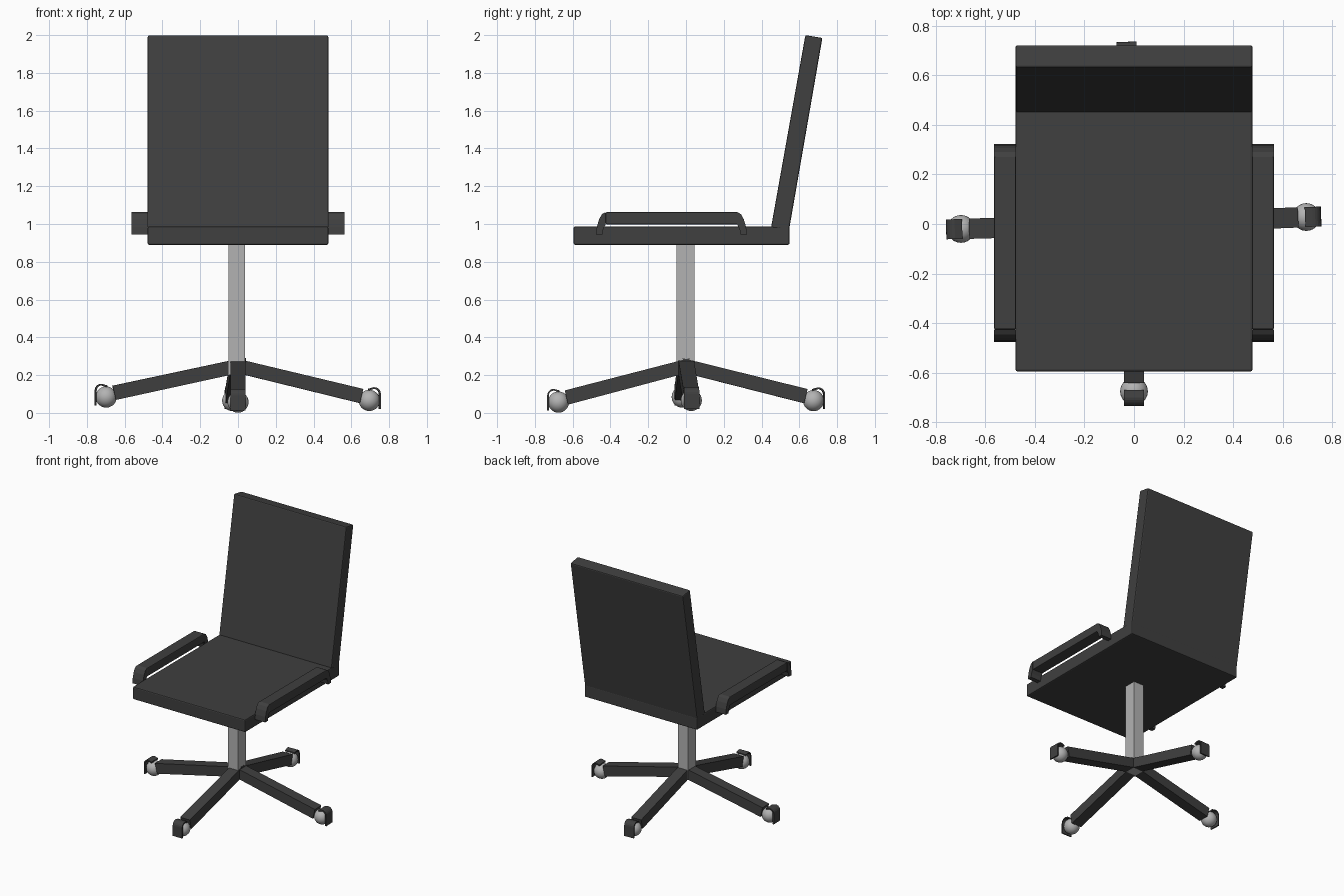
import bpy, bmesh
from math import cos, sin, pi, atan2, hypot
from mathutils import Matrix, Vector

if "Cube" in bpy.data.objects:
    bpy.data.objects.remove(bpy.data.objects["Cube"])


def material(name, v):
    m = bpy.data.materials.new(name)
    m.diffuse_color = (v, v, v, 1)
    m.use_nodes = True
    m.node_tree.nodes["Principled BSDF"].inputs["Base Color"].default_value = m.diffuse_color
    return m


DARK = material("dark_plastic", 0.05)
LIGHT = material("light_metal", 0.45)


def finish(name, bm, mat, bevel=0.0):
    bmesh.ops.recalc_face_normals(bm, faces=bm.faces)
    me = bpy.data.meshes.new(name)
    bm.to_mesh(me)
    bm.free()
    me.materials.append(mat)
    ob = bpy.data.objects.new(name, me)
    bpy.context.collection.objects.link(ob)
    if bevel:
        b = ob.modifiers.new("bevel", 'BEVEL')
        b.width, b.segments = bevel, 2
    return ob


def box(name, lo, hi, mat, bevel=0.0):
    bm = bmesh.new()
    lo, hi = Vector(lo), Vector(hi)
    bmesh.ops.create_cube(bm, size=1, matrix=Matrix.Translation((lo + hi) / 2)
                          @ Matrix.Diagonal((*(hi - lo), 1)))
    return finish(name, bm, mat, bevel)


def extrude_x(name, profile, x0, x1, mat, bevel=0.0):
    """Extrude a (y, z) outline along x."""
    bm = bmesh.new()
    f = bm.faces.new([bm.verts.new((x0, y, z)) for y, z in profile])
    r = bmesh.ops.extrude_face_region(bm, geom=[f])
    bmesh.ops.translate(bm, vec=(x1 - x0, 0, 0),
                        verts=[g for g in r["geom"] if isinstance(g, bmesh.types.BMVert)])
    return finish(name, bm, mat, bevel)


# Seat and reclined backrest
box("seat", (-0.478, -0.595, 0.89), (0.478, 0.548, 0.987), DARK, 0.008)
extrude_x("backrest", [(0.45, 0.98), (0.545, 0.965), (0.722, 1.985), (0.632, 2.0)],
          -0.478, 0.478, DARK, 0.008)

# Armrests: flat pad with a curved drop at each end
MID = -0.077
drop = [(-0.476, 0.945), (-0.472, 0.985), (-0.46, 1.025), (-0.445, 1.052), (-0.425, 1.063),
        (-0.425, 0.998), (-0.437, 0.975), (-0.443, 0.945)]
for side, s in (("right", 1), ("left", -1)):
    a, b = sorted((0.476 * s, 0.564 * s))
    box(f"{side}_armrest_pad", (a, -0.425, 0.998), (b, 0.275, 1.063), DARK, 0.005)
    extrude_x(f"{side}_armrest_front", drop, a, b, DARK)
    extrude_x(f"{side}_armrest_rear", [(2 * MID - y, z) for y, z in drop], a, b, DARK)

# Square column
box("column", (-0.05, -0.05, 0.2), (0.037, 0.045, 0.895), LIGHT)

# Base: four sloping legs, each with a ball caster and a curved cover strip
cover = [(0.025 + 0.035 * sin(t * pi / 10), 0.035 + 0.035 * cos(t * pi / 10)) for t in range(6)]
cover = [(-0.005, 0.062)] + cover + [(0.06, -0.045)]
inner = [(-0.005, 0.052)] + [(0.025 + 0.026 * sin(t * pi / 10), 0.035 + 0.026 * cos(t * pi / 10))
                             for t in range(6)] + [(0.051, -0.045)]
strip = [(-y, z) for y, z in cover + inner[::-1]]
casters = {"front": (0.0, -0.675, 0.057), "back": (-0.028, 0.675, 0.065),
           "right": (0.695, 0.028, 0.066), "left": (-0.698, -0.02, 0.084)}
for name, (x, y, z) in casters.items():
    # local -y points outwards along the leg
    turn = Matrix.Rotation(atan2(y, x) + pi / 2, 4, 'Z')
    reach = hypot(x, y)
    end = reach - 0.045
    slope = (0.245 - z - 0.01) / reach
    leg = [(0.02, 0.29), (-end - 0.012, 0.285 - slope * end), (-end + 0.006, 0.21 - slope * end),
           (0.0, 0.21)]
    extrude_x(f"{name}_leg", leg, -0.041, 0.041, DARK).matrix_world = turn
    cap = extrude_x(f"{name}_caster_cover", strip, -0.04, 0.04, DARK)
    cap.matrix_world = Matrix.Translation((x, y, z)) @ turn
    bm = bmesh.new()
    bmesh.ops.create_uvsphere(bm, u_segments=24, v_segments=14, radius=0.056,
                              matrix=Matrix.Translation((x, y, z)))
    for f in bm.faces:
        f.smooth = True
    finish(f"{name}_caster", bm, LIGHT)
